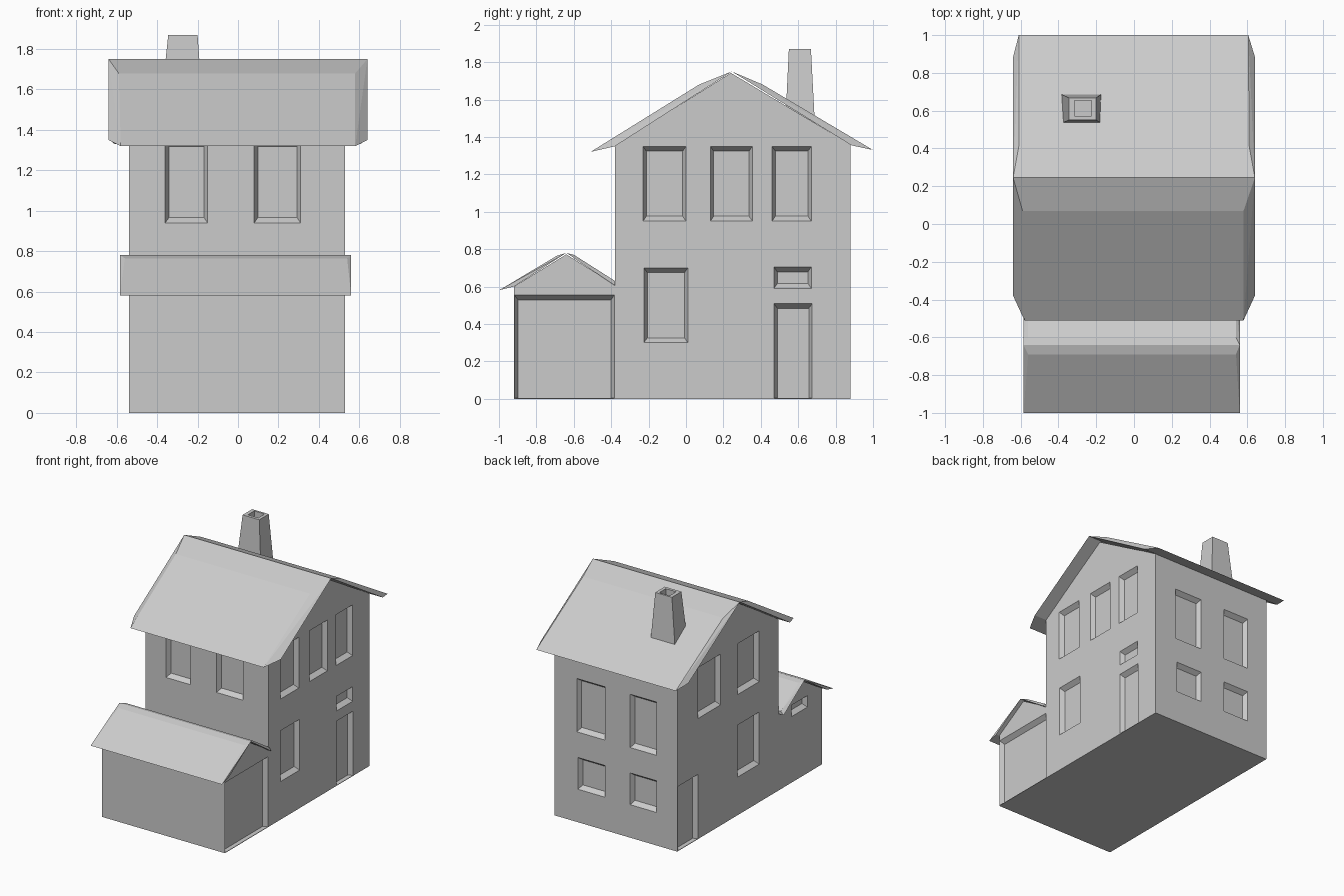
import bpy, bmesh

if "Cube" in bpy.data.objects:
    bpy.data.objects.remove(bpy.data.objects["Cube"])

X0, X1, Y0, Y1 = -0.54, 0.53, -0.38, 0.88   # main wall planes


def finish(name, bm):
    bmesh.ops.recalc_face_normals(bm, faces=bm.faces)
    me = bpy.data.meshes.new(name)
    bm.to_mesh(me)
    bm.free()
    ob = bpy.data.objects.new(name, me)
    bpy.context.collection.objects.link(ob)
    return ob


def add_hull(bm, pts):
    vs = [bm.verts.new(p) for p in pts]
    bmesh.ops.convex_hull(bm, input=vs)
    bmesh.ops.dissolve_limit(bm, angle_limit=0.002, verts=bm.verts[:], edges=bm.edges[:])


# Walls: house and garage share one stepped gable profile
profile = [(-0.92, 0), (Y1, 0), (Y1, 1.36), (0.24, 1.742), (Y0, 1.355),
           (Y0, 0.61), (-0.64, 0.772), (-0.92, 0.6)]
bm = bmesh.new()
face = bm.faces.new([bm.verts.new((X0, y, z)) for y, z in profile])
ext = bmesh.ops.extrude_face_region(bm, geom=[face])
bmesh.ops.translate(bm, vec=(X1 - X0, 0, 0),
                    verts=[g for g in ext["geom"] if isinstance(g, bmesh.types.BMVert)])
walls = finish("walls", bm)

# Tapered recesses for windows and doors
PLACE = {
    "right": lambda a, z, d: (X1 - d, a, z),
    "left": lambda a, z, d: (X0 + d, a, z),
    "front": lambda a, z, d: (a, Y0 + d, z),
    "back": lambda a, z, d: (a, Y1 - d, z),
}


def recess(bm, side, a0, a1, z0, z1, depth=0.035):
    pts = []
    s = 0.018
    for d in (-0.01, depth):
        k = d / depth
        bottom = z0 + (0.026 * k if z0 > 0.1 else 0)
        for a in (a0 + s * k, a1 - s * k):
            pts += [PLACE[side](a, bottom, d), PLACE[side](a, z1 - 0.026 * k, d)]
    add_hull(bm, pts)


openings = [
    ("right", -0.23, 0.0, 0.95, 1.35), ("right", 0.13, 0.355, 0.95, 1.35),
    ("right", 0.46, 0.67, 0.95, 1.35), ("right", -0.225, 0.01, 0.30, 0.70),
    ("right", 0.47, 0.67, 0.59, 0.705), ("right", 0.47, 0.675, 0.004, 0.51),
    ("right", -0.917, -0.383, 0.004, 0.555),
    ("left", 0.34, 0.62, 0.95, 1.35), ("left", -0.14, 0.13, 0.95, 1.35),
    ("left", -0.14, 0.13, 0.30, 0.71), ("left", 0.62, 0.87, 0.004, 0.51),
    ("left", -0.74, -0.54, 0.52, 0.61),
    ("front", -0.36, -0.15, 0.94, 1.345), ("front", 0.08, 0.31, 0.94, 1.345),
    ("back", 0.09, 0.335, 0.71, 1.13), ("back", -0.36, -0.13, 0.71, 1.13),
    ("back", 0.09, 0.325, 0.26, 0.51), ("back", -0.36, -0.13, 0.26, 0.51),
]
bm = bmesh.new()
for o in openings:
    part = bmesh.new()
    recess(part, *o)
    tmp = bpy.data.meshes.new("tmp")
    bmesh.ops.recalc_face_normals(part, faces=part.faces)
    part.to_mesh(tmp)
    part.free()
    bm.from_mesh(tmp)
    bpy.data.meshes.remove(tmp)
cutter = finish("opening_cutter", bm)
cutter.hide_render = True
cutter.hide_set(True)
mod = walls.modifiers.new("openings", "BOOLEAN")
mod.operation = "DIFFERENCE"
mod.solver = "EXACT"
mod.object = cutter


# Roof slopes: thin wedges; each row is (x min, x max, y, z)
def slope(name, rows):
    bm = bmesh.new()
    add_hull(bm, [(x, y, z) for a, b, y, z in rows for x in (a, b)])
    finish(name, bm)


ridge = (-0.64, 0.64, 0.245, 1.75)
slope("main_roof_front", [ridge, (-0.59, 0.58, 0.07, 1.68),
                          (-0.58, 0.58, -0.51, 1.32), (-0.64, 0.64, -0.38, 1.35)])
slope("main_roof_back", [ridge, (-0.61, 0.61, 0.41, 1.68),
                         (-0.61, 0.605, 1.0, 1.33), (-0.64, 0.64, 0.885, 1.355)])
ridge = (-0.585, 0.56, -0.64, 0.78)
slope("garage_roof_front", [ridge, (-0.56, 0.54, -0.69, 0.765),
                            (-0.585, 0.56, -1.0, 0.58), (-0.585, 0.56, -0.92, 0.6)])
slope("garage_roof_back", [ridge, (-0.56, 0.54, -0.6, 0.77),
                           (-0.56, 0.54, -0.38, 0.63), (-0.585, 0.56, -0.38, 0.605)])

# Chimney: tapered stack with a sunken flue
rings = [(-0.39, -0.17, 0.53, 0.69, 1.45), (-0.345, -0.2, 0.55, 0.668, 1.87),
         (-0.315, -0.225, 0.573, 0.653, 1.87), (-0.315, -0.225, 0.573, 0.653, 1.81)]
bm = bmesh.new()
loops = [[bm.verts.new(p) for p in ((a, c, z), (b, c, z), (b, d, z), (a, d, z))]
         for a, b, c, d, z in rings]
for lo, hi in zip(loops, loops[1:]):
    for i in range(4):
        j = (i + 1) % 4
        bm.faces.new((lo[i], lo[j], hi[j], hi[i]))
bm.faces.new(loops[0])
bm.faces.new(loops[-1])
finish("chimney", bm)
